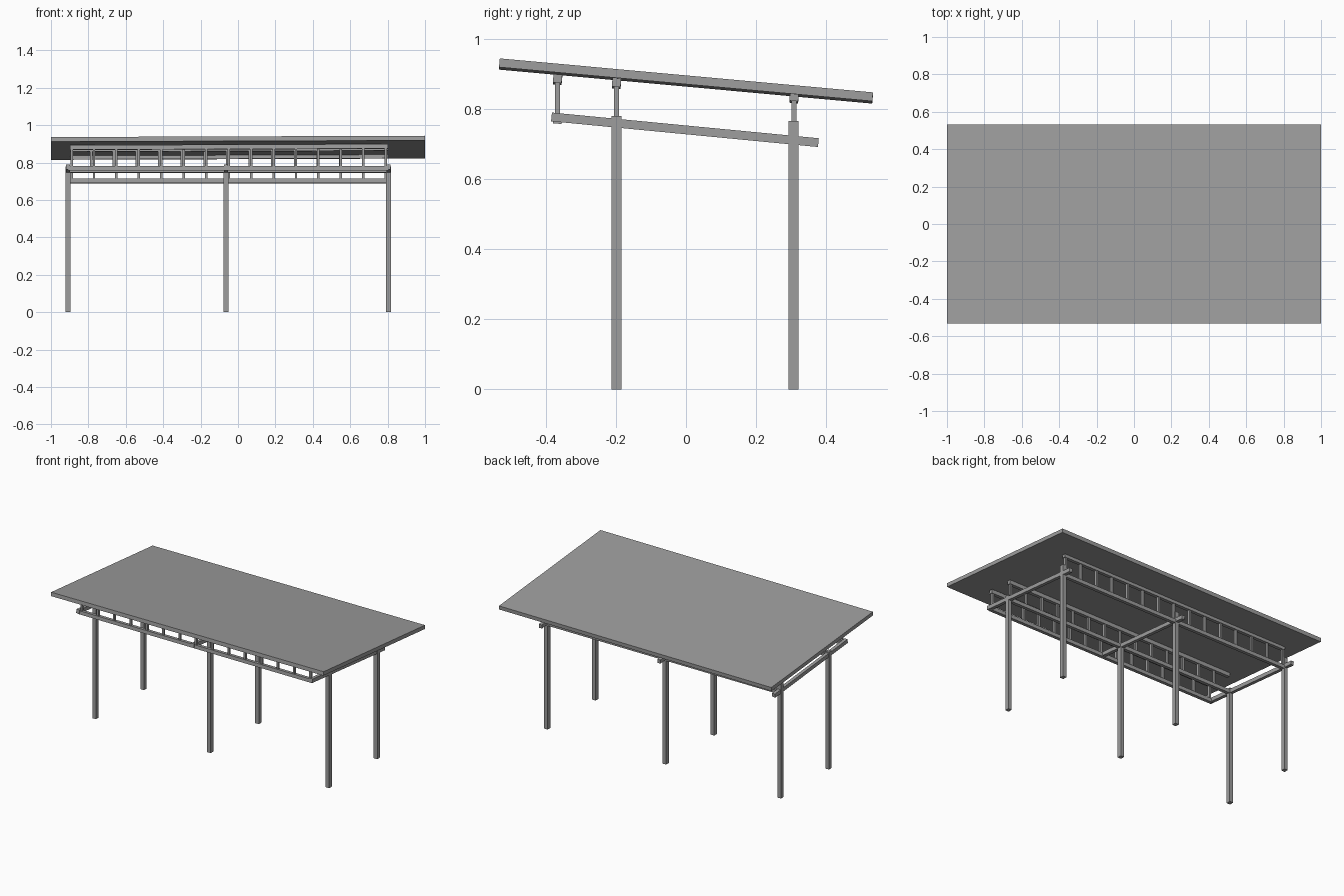
import bpy
import math
from mathutils import Matrix, Vector

if "Cube" in bpy.data.objects:
    bpy.data.objects.remove(bpy.data.objects["Cube"])

PITCH = math.radians(-5.2)     # roof falls towards the back
RISE = math.radians(-0.2)      # roof lifts slightly to the right

grey = bpy.data.materials.new("dark_grey")
grey.diffuse_color = (0.34, 0.34, 0.34, 1)
grey.use_nodes = True
grey.node_tree.nodes["Principled BSDF"].inputs["Base Color"].default_value = grey.diffuse_color


def box(name, centre, size, pitch=0.0, rise=0.0):
    bpy.ops.mesh.primitive_cube_add(size=1)
    ob = bpy.context.object
    ob.name = name
    rot = Matrix.Rotation(rise, 4, 'Y') @ Matrix.Rotation(pitch, 4, 'X')
    ob.data.transform(Matrix.Translation(Vector(centre)) @ rot
                      @ Matrix.Diagonal((*size, 1)))
    ob.data.materials.append(grey)
    return ob


# roof panel
box("roof_panel", (0, 0, 0.879), (2.0, 1.068, 0.025), PITCH, RISE)

# posts and sloping cross beams
for i, x in enumerate((-0.908, -0.065, 0.805)):
    for side, y, h in (("front", -0.198, 0.779), ("back", 0.306, 0.765)):
        box(f"{side}_post_{i}", (x, y, h / 2), (0.026, 0.028, h))
    box(f"cross_beam_{i}", (x, -0.003, 0.740), (0.022, 0.764, 0.025),
        math.radians(-5.5))

# long rails with upright struts: name, y, lower z, upper z, strut x start, count
rows = (("eave", -0.366, 0.769, 0.883, -0.89, 15),
        ("front", -0.198, 0.757, 0.872, -0.785, 14),
        ("back", 0.308, 0.701, 0.831, -0.89, 15))
for name, y, low, high, start, count in rows:
    box(f"{name}_lower_rail", (-0.052, y, low), (1.714, 0.025, 0.023), PITCH)
    box(f"{name}_upper_rail", (-0.048, y, high), (1.70, 0.025, 0.024), PITCH, RISE)
    step = (0.79 - start) / (count - 1)
    for k in range(count):
        x = start + k * step
        top = high + 0.0035 * (x + 0.048)
        box(f"{name}_strut_{k}", (x, y, (low + top) / 2), (0.013, 0.015, top - low))
